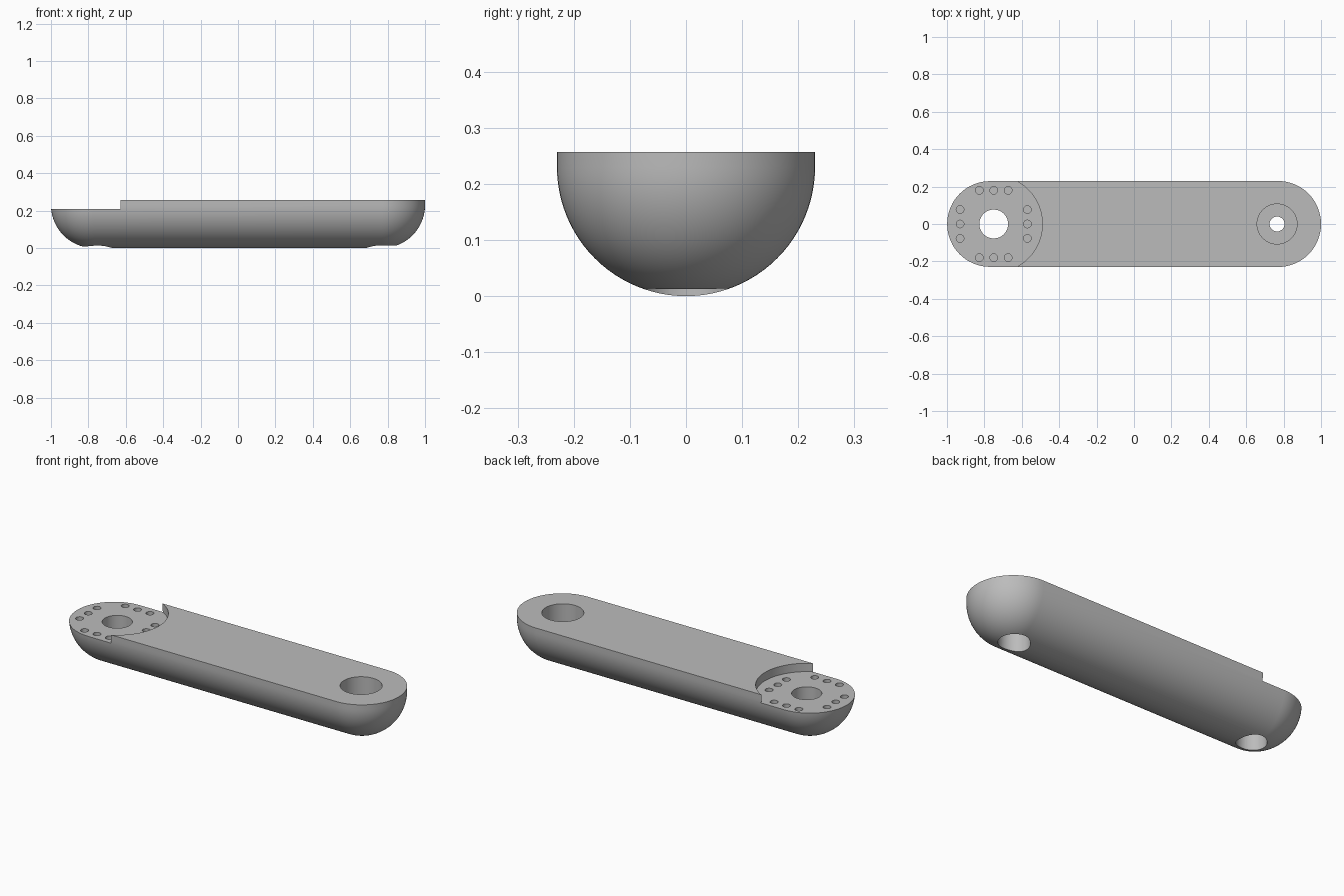
import bpy, bmesh
from math import sin, cos, pi

cube = bpy.data.objects.get("Cube")
if cube:
    bpy.data.objects.remove(cube, do_unlink=True)

R = 0.23          # body radius
END = 0.77        # centre of each rounded end
TOP = 0.257       # flat top height
DECK = 0.21       # recessed deck height
JOINT_X = -0.75   # centre of the recessed joint
BORE_X = 0.765    # centre of the stepped bore

grey = bpy.data.materials.new("plain grey")
grey.use_nodes = True
colour = (0.5, 0.5, 0.5, 1)
grey.diffuse_color = colour
grey.node_tree.nodes["Principled BSDF"].inputs["Base Color"].default_value = colour


def new_object(name, bm):
    mesh = bpy.data.meshes.new(name)
    bm.to_mesh(mesh)
    bm.free()
    obj = bpy.data.objects.new(name, mesh)
    bpy.context.collection.objects.link(obj)
    mesh.materials.append(grey)
    return obj


def stadium(bm, r, z, n=32):
    """One long rounded outline of end radius r at height z."""
    ring = []
    for side in (1, -1):
        for i in range(n + 1):
            a = -pi / 2 + pi * i / n
            ring.append(bm.verts.new((side * (END + r * cos(a)), side * r * sin(a), z)))
    return ring


def cut(body, name, x, y, r, z0, z1, segments=32):
    """Remove a vertical cylinder from the body."""
    bm = bmesh.new()
    bmesh.ops.create_cone(bm, cap_ends=True, segments=segments, radius1=r, radius2=r, depth=z1 - z0)
    bmesh.ops.translate(bm, verts=bm.verts, vec=(x, y, (z0 + z1) / 2))
    cutter = new_object(name, bm)
    cutter.hide_render = True
    mod = body.modifiers.new(name, 'BOOLEAN')
    mod.operation = 'DIFFERENCE'
    mod.solver = 'EXACT'
    mod.object = cutter
    bpy.ops.object.modifier_apply(modifier=mod.name)
    bpy.data.objects.remove(cutter, do_unlink=True)


# Arm body: half capsule with a short straight rim and flat top
bm = bmesh.new()
steps = 24
rings = [stadium(bm, R * sin(pi / 2 * i / steps), R - R * cos(pi / 2 * i / steps))
         for i in range(steps + 1)]
rings.append(stadium(bm, R, TOP))
for low, high in zip(rings, rings[1:]):
    for i in range(len(low)):
        j = (i + 1) % len(low)
        bm.faces.new((low[i], low[j], high[j], high[i]))
bm.faces.new(rings[-1])
bmesh.ops.remove_doubles(bm, verts=bm.verts, dist=1e-5)
bmesh.ops.recalc_face_normals(bm, faces=bm.faces)
arm = new_object("link_arm", bm)
bpy.context.view_layer.objects.active = arm
arm.select_set(True)

# Recessed joint deck and its through hole
cut(arm, "deck_recess", JOINT_X, 0, 0.26, DECK, 0.4, 96)
cut(arm, "joint_hole", JOINT_X, 0, 0.077, -0.1, 0.4, 48)

# Four rows of three blind screw holes around the joint
for k in (-1, 0, 1):
    for side in (-1, 1):
        for dx, dy in ((side * 0.18, k * 0.077), (k * 0.077, side * 0.18)):
            cut(arm, "screw_hole", JOINT_X + dx, dy, 0.0205, DECK - 0.07, 0.3, 24)

# Stepped bore: wide from above, narrow web, medium from below
cut(arm, "upper_bore", BORE_X, 0, 0.107, 0.14, 0.4, 48)
cut(arm, "lower_bore", BORE_X, 0, 0.08, -0.1, 0.11, 48)
cut(arm, "web_hole", BORE_X, 0, 0.04, -0.1, 0.4, 32)

bpy.ops.object.shade_smooth_by_angle(angle=pi / 6)
